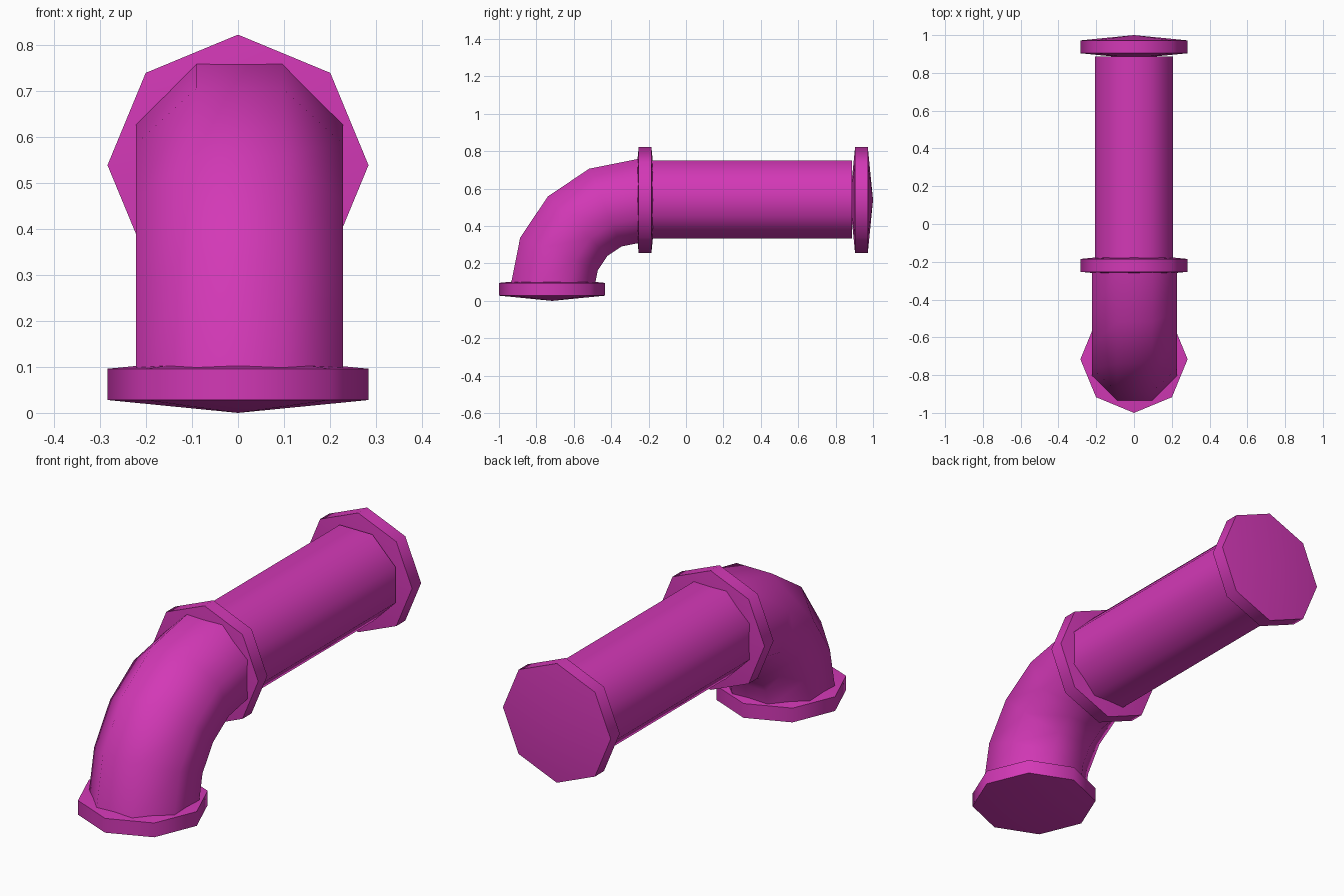
import bpy, bmesh
from math import pi, sin, cos, radians
from mathutils import Vector

if "Cube" in bpy.data.objects:
    bpy.data.objects.remove(bpy.data.objects["Cube"])

SIDES = 8
magenta = bpy.data.materials.new("magenta")
magenta.diffuse_color = (0.65, 0.04, 0.47, 1)
magenta.use_nodes = True
magenta.node_tree.nodes["Principled BSDF"].inputs["Base Color"].default_value = magenta.diffuse_color


def loft(name, rings, turn=0.0):
    """Skin octagonal rings (centre, axis, radius); radius 0 makes a point."""
    bm = bmesh.new()
    across = Vector((1, 0, 0))
    loops = []
    for centre, axis, radius in rings:
        c = Vector(centre)
        up = Vector(axis).normalized().cross(across)
        if radius == 0:
            loops.append([bm.verts.new(c)] * SIDES)
            continue
        angles = [turn + 2 * pi * i / SIDES for i in range(SIDES)]
        loops.append([bm.verts.new(c + radius * (cos(a) * across + sin(a) * up))
                      for a in angles])
    for low, high in zip(loops, loops[1:]):
        for i in range(SIDES):
            j = (i + 1) % SIDES
            corners = dict.fromkeys((low[i], low[j], high[j], high[i]))
            bm.faces.new(list(corners))
    bmesh.ops.recalc_face_normals(bm, faces=bm.faces)
    mesh = bpy.data.meshes.new(name)
    bm.to_mesh(mesh)
    bm.free()
    mesh.materials.append(magenta)
    obj = bpy.data.objects.new(name, mesh)
    bpy.context.collection.objects.link(obj)
    bpy.ops.object.select_all(action='DESELECT')
    obj.select_set(True)
    bpy.context.view_layer.objects.active = obj
    bpy.ops.object.shade_smooth_by_angle(angle=radians(50))
    return obj


def flange(name, centre, axis):
    """Octagonal disc with shallow pointed faces."""
    c, a = Vector(centre), Vector(axis)
    profile = [(-0.062, 0), (-0.034, 0.284), (0.034, 0.284), (0.062, 0)]
    return loft(name, [(c + a * t, a, r) for t, r in profile])


# Flanges
flange("base_flange", (0, -0.716, 0.062), (0, 0, 1))
flange("middle_flange", (0, -0.219, 0.539), (0, 1, 0))
flange("end_flange", (0, 0.938, 0.539), (0, 1, 0))

# Straight pipe, flats facing up and sideways
loft("straight_pipe", [((0, y, 0.542), (0, 1, 0), 0.2246) for y in (-0.19, 0.888)], pi / 8)

# Elbow: quarter bend in four segments
bend = 0.459
elbow = []
for k in range(5):
    t = k * pi / 8
    elbow.append(((0.003, -0.255 - bend * cos(t), 0.075 + bend * sin(t)),
                  (0, sin(t), cos(t)), 0.2435))
loft("elbow_pipe", elbow, pi / 8)
